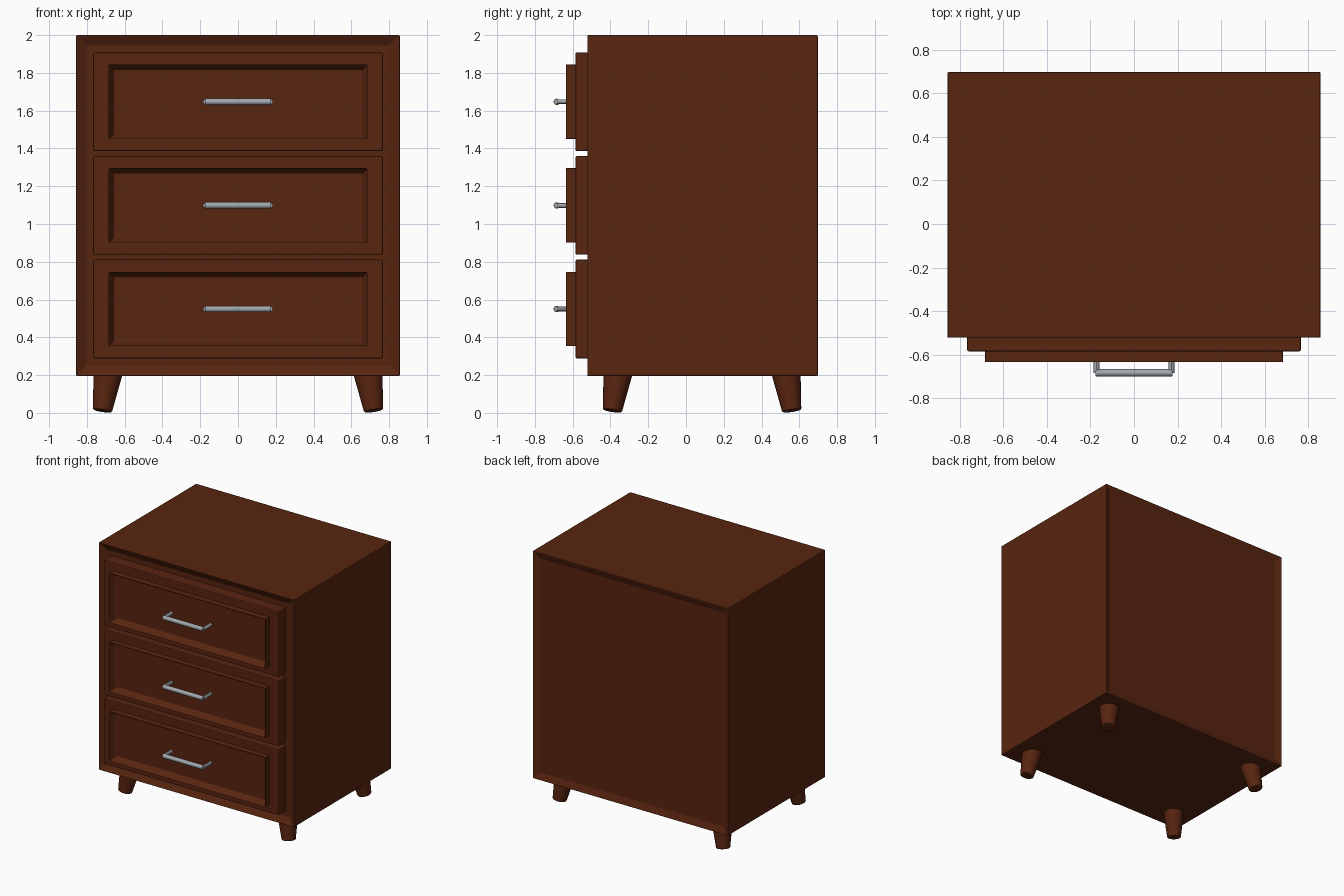
import bpy
import bmesh
from mathutils import Matrix, Vector

cube = bpy.data.objects.get("Cube")
if cube:
    bpy.data.objects.remove(cube, do_unlink=True)


def make_material(name, rgb):
    mat = bpy.data.materials.new(name)
    mat.use_nodes = True
    mat.diffuse_color = (*rgb, 1)
    mat.node_tree.nodes["Principled BSDF"].inputs["Base Color"].default_value = (*rgb, 1)
    return mat


WOOD = make_material("dark brown wood", (0.098, 0.018, 0.0052))
METAL = make_material("brushed grey metal", (0.36, 0.39, 0.42))


def finish(name, bm, mat, bevel=0.0, smooth=False):
    mesh = bpy.data.meshes.new(name)
    bm.to_mesh(mesh)
    bm.free()
    obj = bpy.data.objects.new(name, mesh)
    bpy.context.collection.objects.link(obj)
    mesh.materials.append(mat)
    if bevel:
        mod = obj.modifiers.new("soft edges", "BEVEL")
        mod.width = bevel
        mod.segments = 2
    if smooth:
        bpy.ops.object.select_all(action="DESELECT")
        obj.select_set(True)
        bpy.context.view_layer.objects.active = obj
        bpy.ops.object.shade_smooth_by_angle()
    return obj


def box(name, low, high, mat, bevel=0.007, recesses=()):
    """Box between two corners; recesses are (y side, rim width, depth)."""
    low, high = Vector(low), Vector(high)
    bm = bmesh.new()
    bmesh.ops.create_cube(bm, size=1)
    bmesh.ops.scale(bm, vec=high - low, verts=bm.verts)
    bmesh.ops.translate(bm, vec=(low + high) / 2, verts=bm.verts)
    for side, rim, depth in recesses:
        bm.normal_update()
        face = max(bm.faces, key=lambda f: f.normal.y * side)
        bmesh.ops.inset_region(bm, faces=[face], thickness=rim)
        bmesh.ops.translate(bm, vec=(0, -side * depth, 0), verts=face.verts)
    return finish(name, bm, mat, bevel)


def rod(name, start, end, r1, r2, mat, sides, bevel=0.0):
    """Round tapered bar from start to end."""
    start, end = Vector(start), Vector(end)
    axis = end - start
    turn = axis.to_track_quat("Z", "Y").to_matrix().to_4x4()
    bm = bmesh.new()
    bmesh.ops.create_cone(bm, cap_ends=True, segments=sides, radius1=r1, radius2=r2,
                          depth=axis.length,
                          matrix=Matrix.Translation((start + end) / 2) @ turn)
    return finish(name, bm, mat, bevel, smooth=True)


# Cabinet with a shallow opening at the front and an inset back panel
box("cabinet", (-0.857, -0.525, 0.195), (0.857, 0.7, 2), WOOD,
    recesses=[(-1, 0.077, 0.03), (1, 0.077, 0.02)])

# Three drawers, each with a raised frame and a pull
for level, label in enumerate(("bottom", "middle", "top")):
    z = 0.55 + level * 0.5485
    box(label + "_drawer", (-0.767, -0.585, z - 0.261), (0.767, -0.48, z + 0.261), WOOD)
    box(label + "_drawer_frame", (-0.685, -0.638, z - 0.197), (0.685, -0.57, z + 0.197),
        WOOD, 0.005, recesses=[(-1, 0.039, 0.05)])
    rod(label + "_handle_bar", (-0.176, -0.684, z), (0.176, -0.684, z),
        0.017, 0.017, METAL, 16, 0.003)
    for side, x in (("right", -0.172), ("left", 0.172)):
        rod(f"{label}_handle_{side}_post", (x, -0.58, z), (x, -0.684, z),
            0.013, 0.013, METAL, 12)

# Tapered legs splayed outwards
for end, y, dy in (("front", -0.362, -1), ("back", 0.532, 1)):
    for side, dx in (("right", -1), ("left", 1)):
        rod(f"{end}_{side}_leg", (dx * 0.718, y + dy * 0.028, 0.011),
            (dx * 0.687, y - dy * 0.003, 0.22), 0.051, 0.078, WOOD, 24, 0.006)
